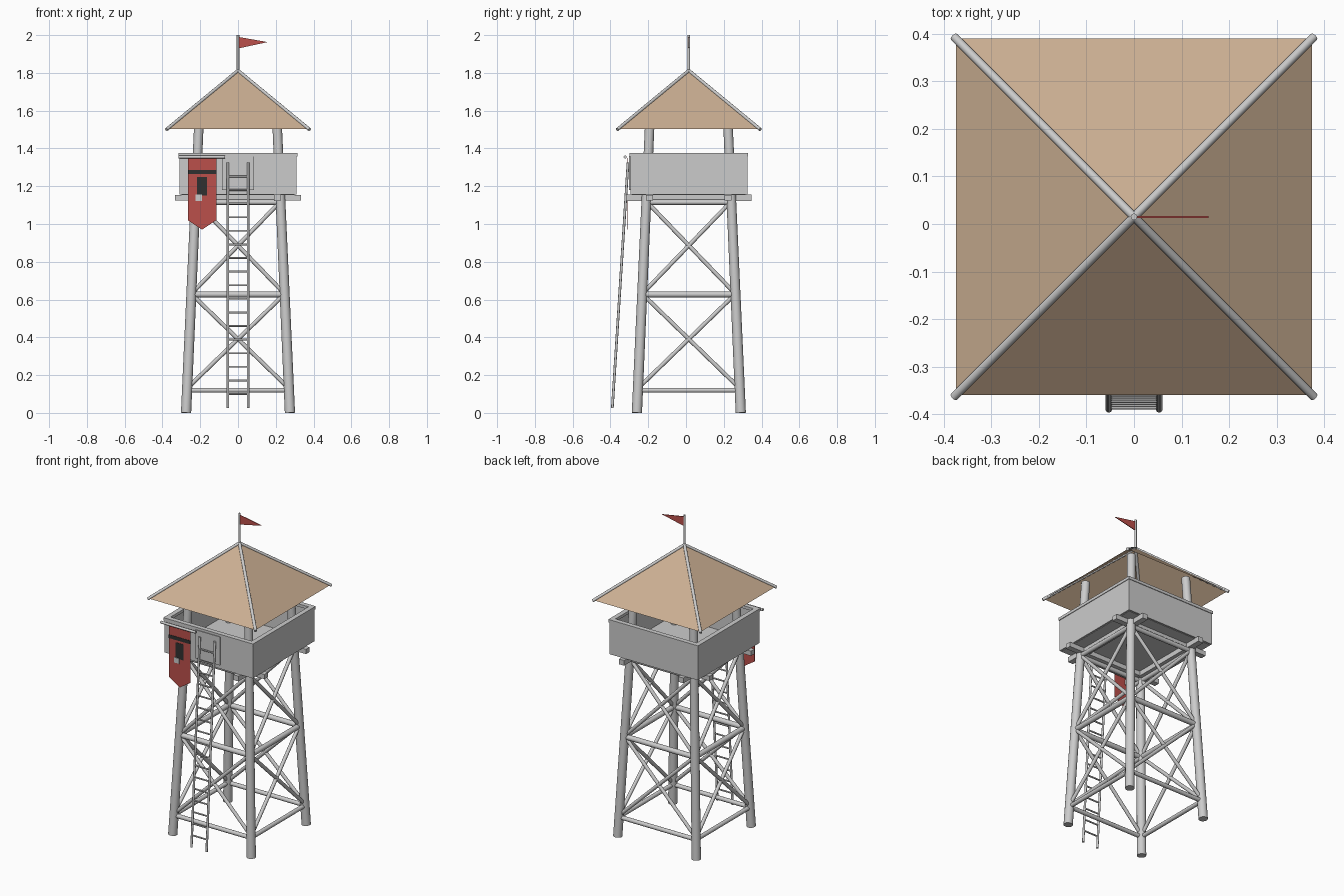
import bpy, bmesh, math
from mathutils import Vector, Matrix

if "Cube" in bpy.data.objects:
    bpy.data.objects.remove(bpy.data.objects["Cube"])

CY = 0.015  # tower centre in y (the ladder shifts it off zero)


def material(name, rgb):
    m = bpy.data.materials.new(name)
    m.diffuse_color = (*rgb, 1)
    m.use_nodes = True
    m.node_tree.nodes["Principled BSDF"].inputs["Base Color"].default_value = m.diffuse_color
    return m


TAN = material("tan_roof", (0.60, 0.43, 0.29))
RED = material("red_cloth", (0.50, 0.08, 0.07))
DARK = material("dark_cloth", (0.03, 0.03, 0.03))


def finish(bm, name, mat=None):
    me = bpy.data.meshes.new(name)
    bm.to_mesh(me)
    bm.free()
    ob = bpy.data.objects.new(name, me)
    bpy.context.collection.objects.link(ob)
    if mat:
        me.materials.append(mat)
    return ob


def pole(bm, a, b, r1, r2=None, sides=16):
    a, b = Vector(a), Vector(b)
    d = b - a
    mat = Matrix.Translation((a + b) / 2) @ d.to_track_quat('Z', 'Y').to_matrix().to_4x4()
    geo = bmesh.ops.create_cone(bm, cap_ends=True, segments=sides, radius1=r1,
                                radius2=r1 if r2 is None else r2, depth=d.length, matrix=mat)
    for f in {f for v in geo['verts'] for f in v.link_faces}:
        f.smooth = len(f.verts) == 4


def box(bm, x0, x1, y0, y1, z0, z1):
    mat = Matrix.Translation(((x0 + x1) / 2, (y0 + y1) / 2, (z0 + z1) / 2)) \
        @ Matrix.Diagonal((x1 - x0, y1 - y0, z1 - z0, 1))
    bmesh.ops.create_cube(bm, size=1, matrix=mat)


def frame(bm, outer, thick, z0, z1):
    # square ring of four boards
    i = outer - thick
    for s in (-1, 1):
        x0, x1 = sorted((s * i, s * outer))
        box(bm, x0, x1, CY - outer, CY + outer, z0, z1)
        box(bm, -i, i, CY + x0, CY + x1, z0, z1)


def sheet(name, pts, y, mat, thick=0.004):
    # flat cloth cut from an x/z outline
    bm = bmesh.new()
    f = bm.faces.new([bm.verts.new((x, y - thick / 2, z)) for x, z in pts])
    ext = bmesh.ops.extrude_face_region(bm, geom=[f])
    bmesh.ops.translate(bm, vec=(0, thick, 0),
                        verts=[v for v in ext['geom'] if isinstance(v, bmesh.types.BMVert)])
    bmesh.ops.recalc_face_normals(bm, faces=bm.faces)
    return finish(bm, name, mat)


def rect(x0, x1, z0, z1):
    return [(x0, z0), (x1, z0), (x1, z1), (x0, z1)]


def leg_at(corner, z):
    h = 0.275 - 0.0445 * z
    return Vector((corner[0] * h, CY + corner[1] * h, z))


CORNERS = [(-1, -1), (1, -1), (1, 1), (-1, 1)]

# four leaning legs
bm = bmesh.new()
for c in CORNERS:
    pole(bm, leg_at(c, 0), leg_at(c, 1.6), 0.027, 0.025)
finish(bm, "legs")

# horizontal and crossed braces on every side
rings, braces = bmesh.new(), bmesh.new()
for i, a in enumerate(CORNERS):
    b = CORNERS[(i + 1) % 4]
    for z, r in ((0.12, 0.013), (0.627, 0.016), (1.115, 0.014)):
        pole(rings, leg_at(a, z), leg_at(b, z), r, sides=12)
    for z0, z1 in ((0.13, 0.63), (0.63, 1.12)):
        pole(braces, leg_at(a, z0), leg_at(b, z1), 0.011, sides=12)
        pole(braces, leg_at(b, z0), leg_at(a, z1), 0.011, sides=12)
finish(rings, "horizontal_braces")
finish(braces, "cross_braces")

# beams under the platform
bm = bmesh.new()
for s in (-1, 1):
    p = s * 0.208
    box(bm, p - 0.018, p + 0.018, CY - 0.333, CY + 0.333, 1.122, 1.155)
    box(bm, -0.333, 0.333, CY + p - 0.018, CY + p + 0.018, 1.124, 1.154)
finish(bm, "platform_beams")

# floor, walls, top rail and ladder hatch panel
bm = bmesh.new()
box(bm, -0.30, 0.30, CY - 0.30, CY + 0.30, 1.153, 1.17)
finish(bm, "platform_floor")
bm = bmesh.new()
frame(bm, 0.31, 0.018, 1.155, 1.36)
finish(bm, "platform_walls")
bm = bmesh.new()
frame(bm, 0.314, 0.03, 1.357, 1.375)
finish(bm, "top_rail")
bm = bmesh.new()
box(bm, -0.085, 0.085, CY - 0.318, CY - 0.305, 1.18, 1.36)
finish(bm, "hatch_panel")

# leaning ladder
foot, top = Vector((0, -0.39, 0.025)), Vector((0, -0.307, 1.325))
bm = bmesh.new()
for s in (-1, 1):
    off = Vector((s * 0.053, 0, 0))
    pole(bm, foot + off, top + off, 0.007, sides=10)
for i in range(17):
    p = foot.lerp(top, (0.075 + 0.072 * i) / 1.3)
    pole(bm, p - Vector((0.053, 0, 0)), p + Vector((0.053, 0, 0)), 0.005, sides=8)
finish(bm, "ladder")

# pyramid roof, open underneath
bm = bmesh.new()
apex = Vector((0, CY, 1.812))
eaves = [Vector((x * 0.375, CY + y * 0.375, 1.503)) for x, y in CORNERS]
tip = bm.verts.new(apex)
ring = [bm.verts.new(e) for e in eaves]
for i in range(4):
    bm.faces.new((ring[i], ring[(i + 1) % 4], tip))
finish(bm, "roof", TAN)

# hip poles along the roof corners
bm = bmesh.new()
for e in eaves:
    pole(bm, e + (e - apex) * 0.01, apex, 0.009, sides=12)
finish(bm, "roof_hip_poles")

# flag on the peak
bm = bmesh.new()
pole(bm, (0, CY, 1.79), (0, CY, 2.0), 0.007, sides=12)
finish(bm, "flag_pole")
sheet("flag", [(0.004, 1.99), (0.004, 1.93), (0.157, 1.963)], CY, RED)

# hanging banner with plain dark patches
bm = bmesh.new()
pole(bm, (-0.315, -0.322, 1.355), (-0.07, -0.322, 1.355), 0.008, sides=12)
finish(bm, "banner_rod")
sheet("banner", [(-0.265, 1.35), (-0.265, 1.02), (-0.19, 0.97), (-0.115, 1.02), (-0.115, 1.35)],
      -0.311, RED)
sheet("banner_band", rect(-0.265, -0.115, 1.265, 1.287), -0.313, DARK)
sheet("banner_patch", rect(-0.216, -0.163, 1.15, 1.25), -0.313, DARK)
